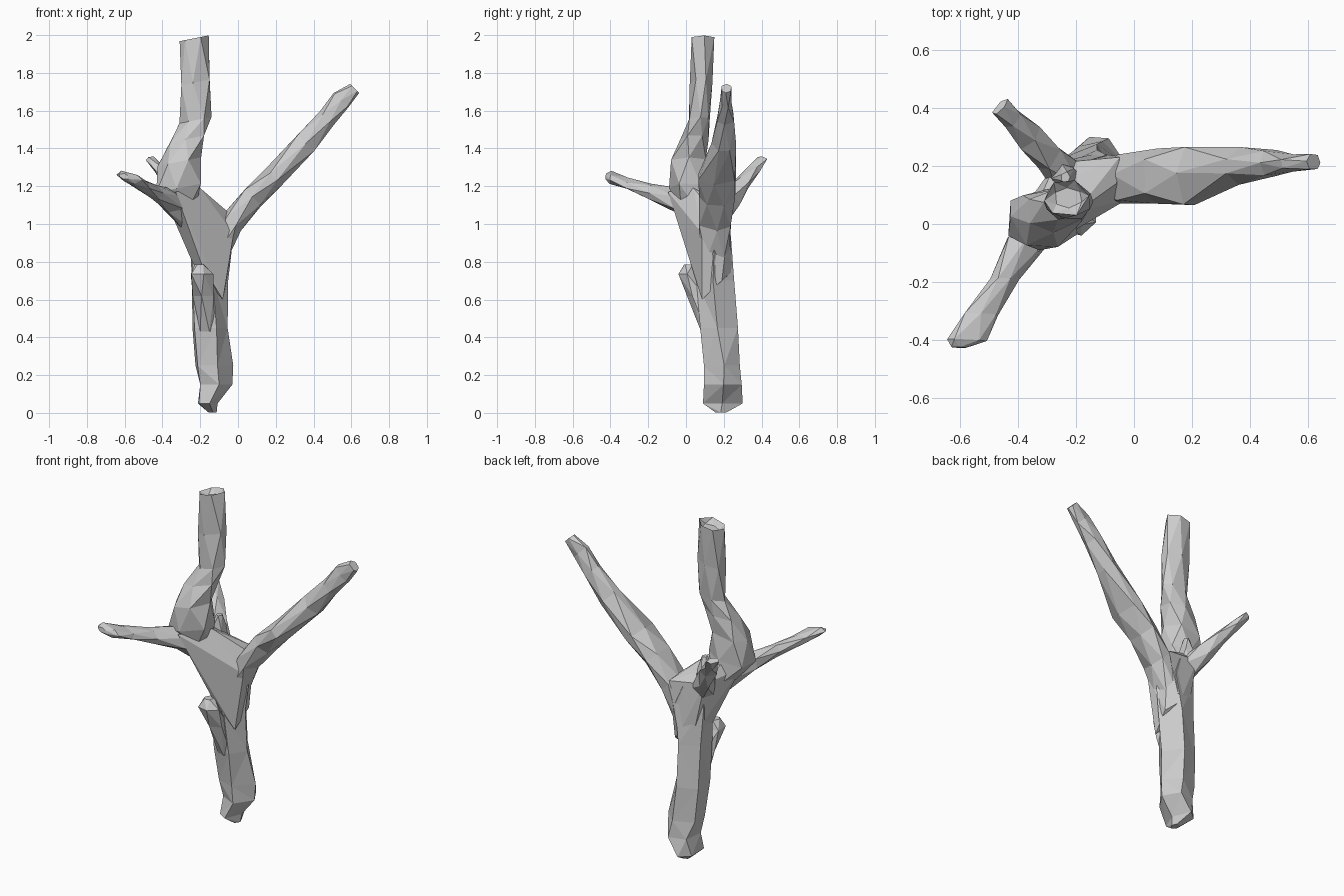
import bpy, bmesh, random, math
from mathutils import Vector

random.seed(4)


def finish(name, bm):
    bmesh.ops.triangulate(bm, faces=[f for f in bm.faces if len(f.verts) > 3])
    bmesh.ops.recalc_face_normals(bm, faces=bm.faces)
    me = bpy.data.meshes.new(name)
    bm.to_mesh(me)
    bm.free()
    ob = bpy.data.objects.new(name, me)
    bpy.context.collection.objects.link(ob)
    return ob


def limb(name, u, v, rings, sides=6, rough=0.15, stagger=0.5):
    """Closed faceted loft: each ring is (x, y, z, half width along u, half height along v)."""
    u, v = Vector(u), Vector(v)
    bm = bmesh.new()
    loops = []
    for i, (x, y, z, w, h) in enumerate(rings):
        pts = []
        for k in range(sides):
            a = 2 * math.pi * (k + stagger * (i % 2) + random.uniform(-rough, rough)) / sides
            pts.append((math.cos(a), math.sin(a)))
        # stretch the uneven ring so it fills its stated width and height
        x0, x1 = min(p[0] for p in pts), max(p[0] for p in pts)
        y0, y1 = min(p[1] for p in pts), max(p[1] for p in pts)
        loop = []
        for px, py in pts:
            s = (2 * px - x0 - x1) / (x1 - x0) * w
            t = (2 * py - y0 - y1) / (y1 - y0) * h
            loop.append(bm.verts.new(Vector((x, y, z)) + u * s + v * t))
        loops.append(loop)
    for i in range(len(loops) - 1):
        a, b = loops[i], loops[i + 1]
        for k in range(sides):
            n = (k + 1) % sides
            if i % 2 == 0:
                bm.faces.new((a[k], a[n], b[k]))
                bm.faces.new((a[n], b[n], b[k]))
            else:
                bm.faces.new((a[k], a[n], b[n]))
                bm.faces.new((a[k], b[n], b[k]))
    bm.faces.new(loops[0][::-1])
    bm.faces.new(loops[-1])
    return finish(name, bm)


def hull(name, points):
    bm = bmesh.new()
    for p in points:
        bm.verts.new(p)
    res = bmesh.ops.convex_hull(bm, input=bm.verts)
    loose = [g for g in set(res["geom_interior"] + res["geom_unused"])
             if isinstance(g, bmesh.types.BMVert)]
    bmesh.ops.delete(bm, geom=loose, context='VERTS')
    return finish(name, bm)


# main trunk with its splintered foot
trunk = limb("tree_trunk", (1, 0, 0), (0, 1, 0), [
    (-0.135, 0.185, 0.003, 0.022, 0.03),
    (-0.16, 0.195, 0.05, 0.052, 0.105),
    (-0.115, 0.195, 0.15, 0.085, 0.10),
    (-0.125, 0.19, 0.25, 0.10, 0.095),
    (-0.148, 0.175, 0.45, 0.093, 0.10),
    (-0.148, 0.155, 0.70, 0.096, 0.10),
    (-0.14, 0.15, 0.93, 0.115, 0.088),
    (-0.15, 0.15, 1.04, 0.10, 0.075)], sides=5, rough=0.12, stagger=0)

# broad webbed fork where the limbs part
fork = hull("fork", [
    (-0.225, 0.10, 0.76), (-0.19, 0.03, 0.78), (-0.08, 0.085, 0.6),
    (-0.06, 0.19, 0.7), (-0.12, 0.245, 0.75), (-0.20, 0.22, 0.75),
    (-0.33, -0.095, 1.17), (-0.20, 0.04, 1.19), (-0.06, 0.14, 1.07),
    (-0.023, 0.085, 0.95), (-0.05, 0.23, 1.05), (-0.27, 0.21, 1.08),
    (-0.39, 0.04, 1.14), (-0.31, 0.12, 1.17)])

# thick upright limb, broken off hollow at the top
upright = limb("upright_limb", (1, 0, 0.2), (0, 1, 0), [
    (-0.29, 0.045, 1.08, 0.07, 0.07),
    (-0.315, 0.015, 1.19, 0.118, 0.105),
    (-0.31, 0.013, 1.33, 0.115, 0.092),
    (-0.27, 0.045, 1.45, 0.09, 0.075),
    (-0.225, 0.07, 1.55, 0.085, 0.055),
    (-0.225, 0.08, 1.75, 0.075, 0.06),
    (-0.232, 0.09, 1.983, 0.077, 0.06),
    (-0.225, 0.09, 1.955, 0.045, 0.035)])

# long branch to the right
right = limb("right_branch", (0, 1, 0), (-0.7, 0, 0.7), [
    (-0.10, 0.15, 0.85, 0.08, 0.06),
    (-0.03, 0.155, 1.01, 0.085, 0.065),
    (0.08, 0.165, 1.14, 0.095, 0.062),
    (0.19, 0.165, 1.25, 0.10, 0.062),
    (0.36, 0.20, 1.43, 0.065, 0.062),
    (0.47, 0.21, 1.56, 0.045, 0.052),
    (0.545, 0.21, 1.655, 0.03, 0.055),
    (0.618, 0.215, 1.718, 0.026, 0.034)])

# flat branch to the front left
front = limb("front_branch", (0.95, -0.05, -0.25), (0, 0.1, 1), [
    (-0.26, 0.05, 1.04, 0.08, 0.08),
    (-0.36, -0.05, 1.125, 0.08, 0.065),
    (-0.445, -0.19, 1.172, 0.052, 0.037),
    (-0.525, -0.31, 1.215, 0.06, 0.03),
    (-0.575, -0.40, 1.245, 0.072, 0.026),
    (-0.605, -0.425, 1.253, 0.025, 0.015)])

# short thin branch to the back left
back = limb("back_branch", (0.7, 0.7, 0), (0.4, -0.5, 0.7), [
    (-0.22, 0.15, 1.02, 0.07, 0.07),
    (-0.30, 0.235, 1.13, 0.05, 0.06),
    (-0.36, 0.30, 1.22, 0.05, 0.036),
    (-0.42, 0.36, 1.29, 0.035, 0.03),
    (-0.46, 0.405, 1.345, 0.036, 0.018)], sides=5)

# peeled bark stub on the front of the trunk
bark = limb("bark_stub", (1, 0, 0), (0, 1, 0), [
    (-0.16, 0.11, 0.43, 0.04, 0.03),
    (-0.185, 0.06, 0.62, 0.055, 0.055),
    (-0.19, 0.015, 0.735, 0.06, 0.055),
    (-0.205, 0.02, 0.785, 0.025, 0.03)], sides=5)

# small broken knot in the fork
knot = limb("fork_knot", (1, 0, 0), (0, 1, 0), [
    (-0.23, 0.16, 1.02, 0.05, 0.05),
    (-0.245, 0.165, 1.14, 0.04, 0.04),
    (-0.235, 0.16, 1.22, 0.015, 0.02)], sides=5)

# fuse all limbs into one wood surface
bpy.context.view_layer.objects.active = trunk
for part in (fork, upright, right, front, back, bark, knot):
    mod = trunk.modifiers.new(part.name, 'BOOLEAN')
    mod.operation = 'UNION'
    mod.solver = 'EXACT'
    mod.object = part
    bpy.ops.object.modifier_apply(modifier=mod.name)
    bpy.data.objects.remove(part)
